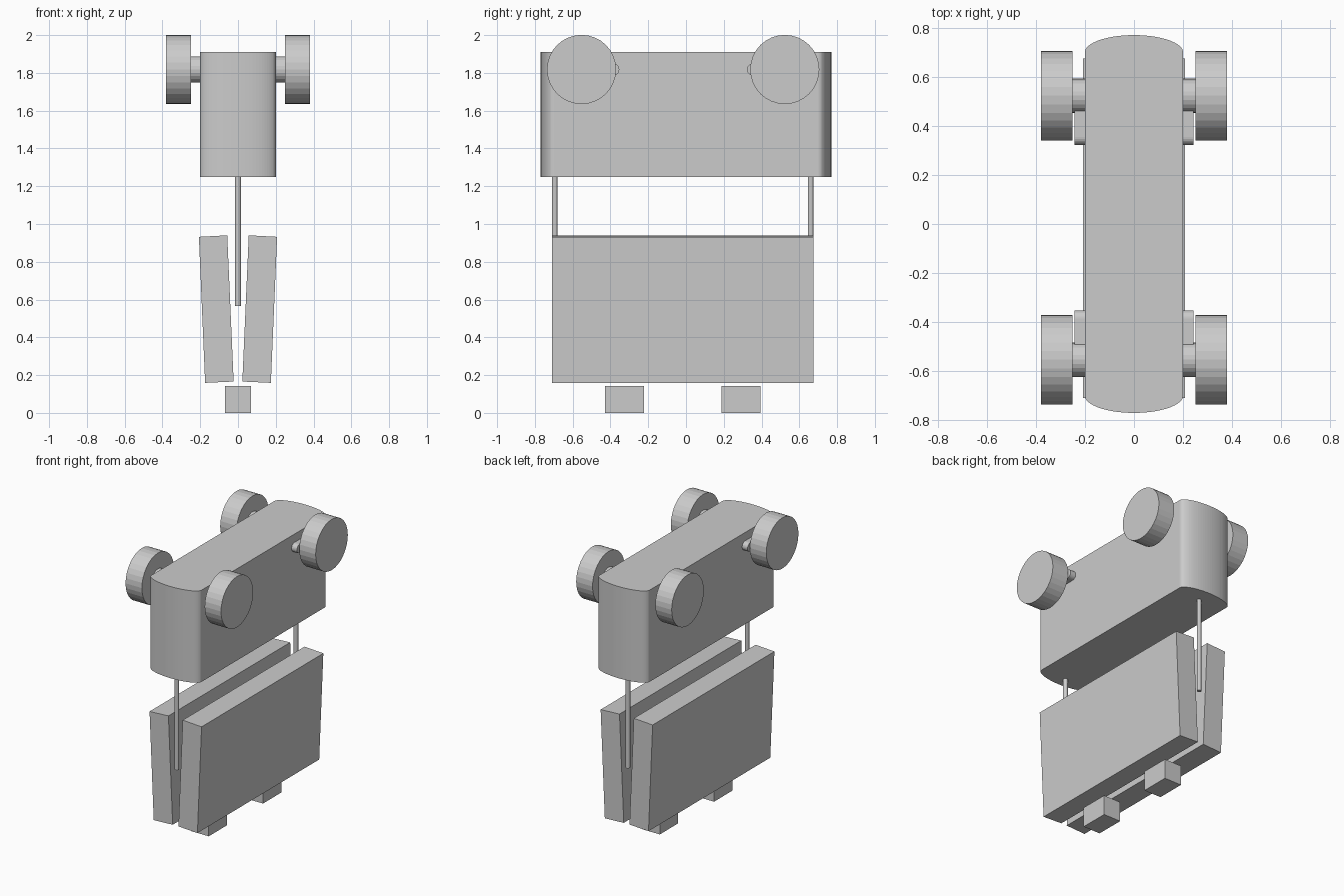
import bpy, bmesh, math
from mathutils import Matrix

if "Cube" in bpy.data.objects:
    bpy.data.objects.remove(bpy.data.objects["Cube"])

grey = bpy.data.materials.new("plain_grey")
grey.diffuse_color = (0.6, 0.6, 0.6, 1)
grey.use_nodes = True
grey.node_tree.nodes["Principled BSDF"].inputs["Base Color"].default_value = grey.diffuse_color


def prism(name, profile, lo, hi, axis):
    """Extrude a 2D profile along x (profile is y,z), y (x,z) or z (x,y)."""
    place = {"x": lambda a, b, t: (t, a, b),
             "y": lambda a, b, t: (a, t, b),
             "z": lambda a, b, t: (a, b, t)}[axis]
    bm = bmesh.new()
    face = bm.faces.new([bm.verts.new(place(a, b, lo)) for a, b in profile])
    ext = bmesh.ops.extrude_face_region(bm, geom=[face])
    top = [g for g in ext["geom"] if isinstance(g, bmesh.types.BMVert)]
    bmesh.ops.translate(bm, verts=top, vec=place(0, 0, hi - lo))
    bmesh.ops.recalc_face_normals(bm, faces=bm.faces)
    mesh = bpy.data.meshes.new(name)
    bm.to_mesh(mesh)
    bm.free()
    mesh.materials.append(grey)
    obj = bpy.data.objects.new(name, mesh)
    bpy.context.collection.objects.link(obj)
    return obj


def arc(cx, cy, rx, ry, start, end, n):
    """Points on an elliptical arc, angles in degrees."""
    return [(cx + rx * math.cos(math.radians(start + (end - start) * i / n)),
             cy + ry * math.sin(math.radians(start + (end - start) * i / n)))
            for i in range(n + 1)]


def circle(cx, cy, r, n):
    return arc(cx, cy, r, r, 0, 360, n)[:-1]


def rect(x0, x1, y0, y1):
    return [(x0, y0), (x1, y0), (x1, y1), (x0, y1)]


# body: long box with bowed front and back ends
outline = arc(0, 0.70, 0.2, 0.07, 0, 180, 32) + arc(0, -0.70, 0.2, 0.07, 180, 360, 32)
prism("body", outline, 1.25, 1.91, "z")

# wheels with axle hubs and short levers pointing to the middle
WHEEL_Z = 1.818
for end, y, inward in (("front", -0.553, 1), ("back", 0.523, -1)):
    for side, s in (("left", -1), ("right", 1)):
        tag = end + "_" + side
        prism("wheel_" + tag, circle(y, WHEEL_Z, 0.183, 32), s * 0.25, s * 0.38, "x")
        prism("axle_" + tag, circle(y, WHEEL_Z, 0.07, 24), s * 0.19, s * 0.255, "x")
        tip = y + inward * 0.168
        turn = 0 if inward > 0 else 180
        lever = arc(tip, WHEEL_Z, 0.032, 0.032, turn - 90, turn + 90, 12)
        lever += [(y, WHEEL_Z + inward * 0.032), (y, WHEEL_Z - inward * 0.032)]
        prism("lever_" + tag, lever, s * 0.19, s * 0.243, "x")

# thin support poles under the body
for end, y in (("front", -0.695), ("back", 0.66)):
    prism("pole_" + end, circle(0, y, 0.015, 12), 0.565, 1.26, "z")

# two side panels leaning outward
for side, s in (("left", -1), ("right", 1)):
    panel = [(0.057, 0.94), (0.207, 0.932), (0.174, 0.159), (0.023, 0.166)]
    prism("panel_" + side, [(s * x, z) for x, z in panel], -0.71, 0.675, "y")

# foot blocks on the ground
for end, y0, y1 in (("front", -0.43, -0.222), ("back", 0.187, 0.395)):
    prism("foot_" + end, rect(-0.068, 0.068, y0, y1), 0, 0.143, "z")
